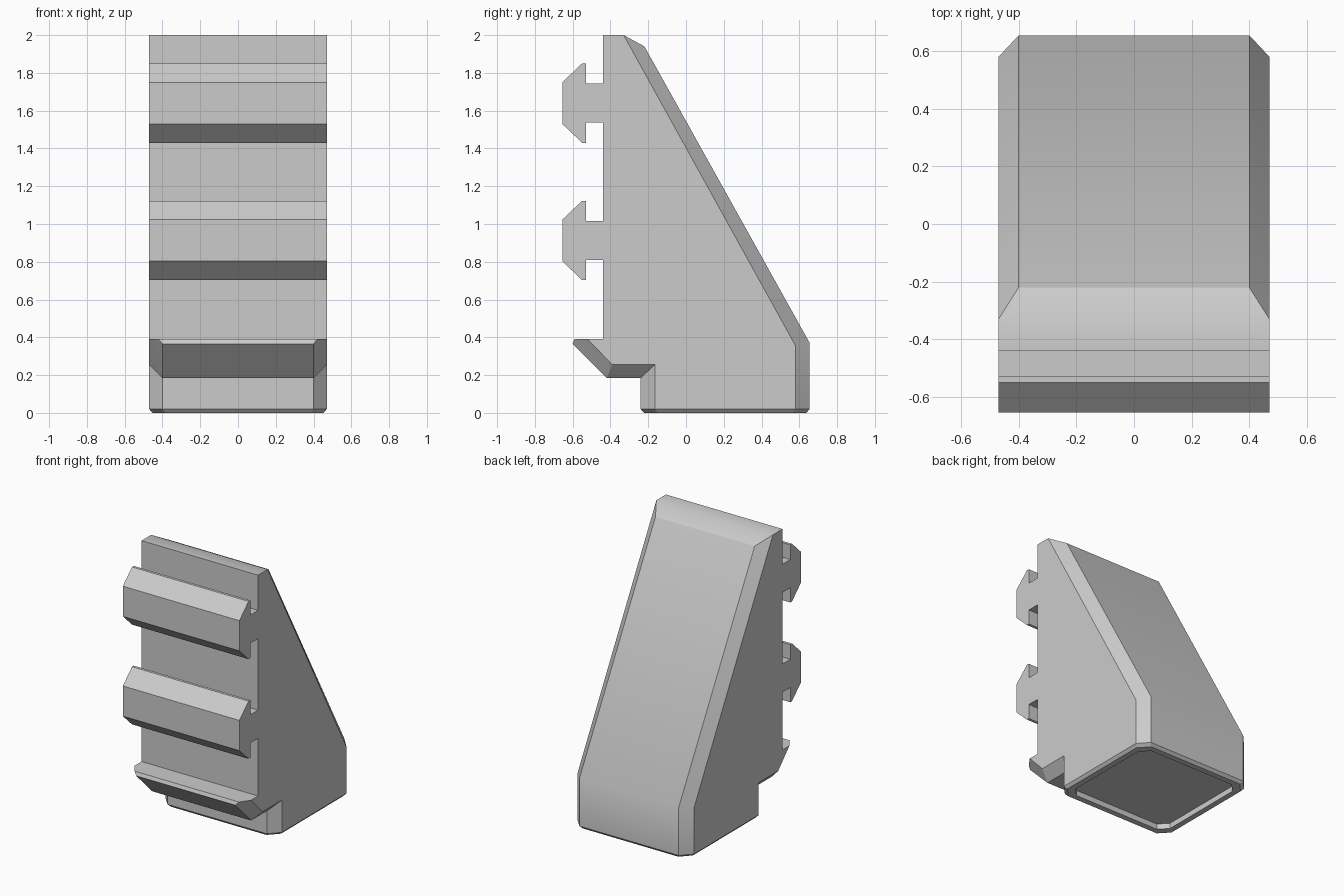
import bpy, bmesh, math

if "Cube" in bpy.data.objects:
    bpy.data.objects.remove(bpy.data.objects["Cube"])

grey = bpy.data.materials.new("light grey")
grey.diffuse_color = (0.6, 0.6, 0.6, 1)
grey.use_nodes = True
grey.node_tree.nodes["Principled BSDF"].inputs["Base Color"].default_value = grey.diffuse_color
W = 0.47   # half width


def finish(bm, name):
    bmesh.ops.remove_doubles(bm, verts=bm.verts, dist=1e-4)
    bmesh.ops.dissolve_degenerate(bm, edges=bm.edges, dist=1e-4)
    bmesh.ops.recalc_face_normals(bm, faces=bm.faces)
    mesh = bpy.data.meshes.new(name)
    bm.to_mesh(mesh)
    bm.free()
    mesh.materials.append(grey)
    obj = bpy.data.objects.new(name, mesh)
    bpy.context.collection.objects.link(obj)
    bpy.ops.object.select_all(action='DESELECT')
    obj.select_set(True)
    bpy.context.view_layer.objects.active = obj
    bpy.ops.object.shade_smooth_by_angle(angle=math.radians(30))
    return obj


def bridge(bm, a, b, skip=()):
    n = len(a)
    for i in range(n):
        if i not in skip:
            j = (i + 1) % n
            bm.faces.new((a[i], a[j], b[j], b[i]))


# Wedge body: side outline (y, z) paired with the wider mid outline (y, z, half width)
outline = [
    ((-.44, 2.0), (-.44, 2.0, .40)),
    ((-.33, 2.0), (-.33, 2.0, .40)),
    ((-.33, 2.0), (-.22, 1.94, .40)),
    ((.58, .355), (.655, .37, .40)),
    ((.58, .02), (.655, .02, .40)),
    ((-.165, .02), (-.24, .02, .40)),
    ((-.165, .255), (-.24, .185, .40)),
    ((-.39, .255), (-.42, .185, .40)),
    ((-.52, .39), (-.60, .365, .40)),
    ((-.52, .39), (-.59, .39, .42)),
    ((-.44, .39), (-.44, .39, .40)),
]
BOTTOM = 4  # outline segment left open for the base
bm = bmesh.new()
rings = []
for side in (1, -1):
    outer = [bm.verts.new((side * W, y, z)) for (y, z), _ in outline]
    inner = [bm.verts.new((side * x, y, z)) for _, (y, z, x) in outline]
    bridge(bm, outer, inner, {BOTTOM})
    rings.append(inner)
    # flat side wall, skipping the doubled outline points
    bm.faces.new([v for i, v in enumerate(outer) if i not in (2, 9)])
bridge(bm, rings[0], rings[1], {BOTTOM})

# Base: bevelled foot, flat rim and shallow recess
half = [(W, .58), (.40, .655), (-.40, .655), (-W, .58),
        (-W, -.165), (-.40, -.24), (.40, -.24), (W, -.165)]
cy, hy = .2075, .4475
last = None
for inset, z in ((0, .02), (.018, 0), (.06, 0), (.06, .04)):
    ring = [bm.verts.new((x * (1 - inset / W), cy + (y - cy) * (1 - inset / hy), z))
            for x, y in half]
    if last:
        bridge(bm, last, ring)
    last = ring
bm.faces.new(last)
finish(bm, "wedge_body")

# Two T-shaped rails on the front
rail = [(-.44, .103), (-.53, .103), (-.53, .21), (-.55, .21), (-.655, .11)]
rail += [(y, -z) for y, z in reversed(rail)]
for name, zc in (("upper_rail", 1.64), ("lower_rail", .913)):
    bm = bmesh.new()
    ends = [[bm.verts.new((s * W, y, zc + z)) for y, z in rail] for s in (1, -1)]
    bridge(bm, *ends, skip={len(rail) - 1})
    for e in ends:
        bm.faces.new(e)
    finish(bm, name)
